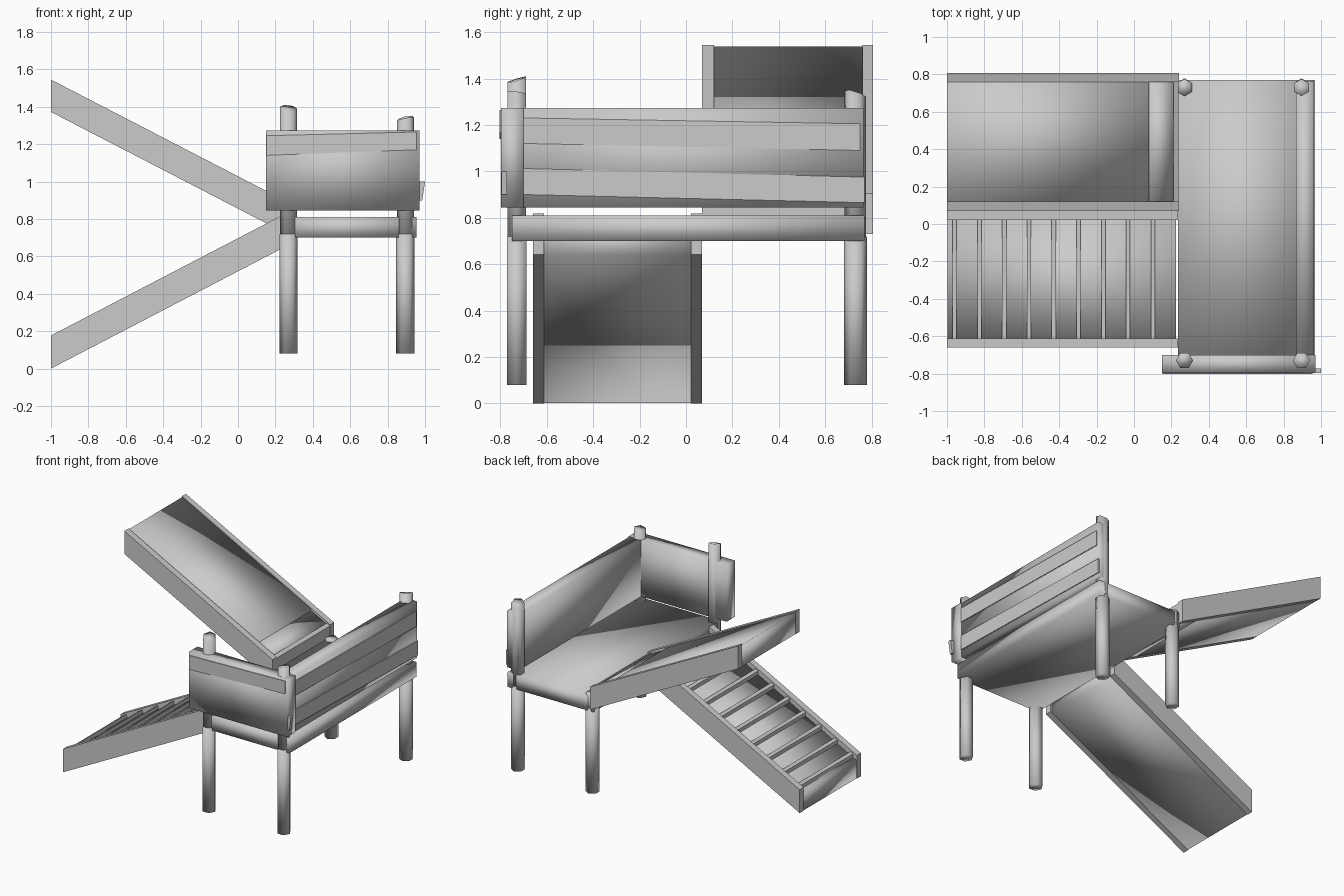
import bpy, bmesh, math
from mathutils import Vector

cube = bpy.data.objects.get("Cube")
if cube:
    bpy.data.objects.remove(cube)

grey = bpy.data.materials.new("plain_grey")
grey.use_nodes = True
grey.diffuse_color = (0.6, 0.6, 0.6, 1)
grey.node_tree.nodes["Principled BSDF"].inputs["Base Color"].default_value = (0.6, 0.6, 0.6, 1)


def finish(name, bm, smooth):
    bmesh.ops.recalc_face_normals(bm, faces=bm.faces)
    mesh = bpy.data.meshes.new(name)
    for face in bm.faces:
        face.smooth = smooth
    bm.to_mesh(mesh)
    bm.free()
    mesh.materials.append(grey)
    obj = bpy.data.objects.new(name, mesh)
    bpy.context.collection.objects.link(obj)
    return obj


def prism(name, profile, axis, lo, hi, smooth=False):
    """Extrude a profile along x or y; profile points hold the other two axes."""
    bm = bmesh.new()
    place = (lambda a, b: (lo, a, b)) if axis == "x" else (lambda a, b: (a, lo, b))
    face = bm.faces.new([bm.verts.new(place(a, b)) for a, b in profile])
    new = bmesh.ops.extrude_face_region(bm, geom=[face])["geom"]
    move = Vector((hi - lo, 0, 0)) if axis == "x" else Vector((0, hi - lo, 0))
    bmesh.ops.translate(bm, vec=move, verts=[v for v in new if isinstance(v, bmesh.types.BMVert)])
    return finish(name, bm, smooth)


def box(name, x, y, z, smooth=True):
    return prism(name, [(x[0], z[0]), (x[1], z[0]), (x[1], z[1]), (x[0], z[1])],
                 "y", y[0], y[1], smooth)


def post(name, x, y, radius, bottom, top, turn=0, slant=(0, 0)):
    """Six-sided post whose top is cut at a slant."""
    bm = bmesh.new()
    bmesh.ops.create_cone(bm, cap_ends=True, segments=6, radius1=radius, radius2=radius, depth=1)
    for v in bm.verts:
        a = v.co.copy()
        c, s = math.cos(turn), math.sin(turn)
        px, py = a.x * c - a.y * s, a.x * s + a.y * c
        z = bottom if a.z < 0 else top + px * slant[0] + py * slant[1]
        v.co = (x + px, y + py, z)
    finish(name, bm, True)


def sloped(name, line, drop_top, drop_bottom, x, y, smooth):
    """Slab following a sloped line, between two depths below it."""
    profile = [(x[0], line(x[0]) - drop_bottom), (x[1], line(x[1]) - drop_bottom),
               (x[1], line(x[1]) - drop_top), (x[0], line(x[0]) - drop_top)]
    return prism(name, profile, "y", y[0], y[1], smooth)


# Posts: legs below the deck, slimmer uprights above
quarter = math.pi / 2
corners = [("front_right", 0.27, -0.73, 1.395, quarter, (-0.1, 0.3)),
           ("front_left", 0.895, -0.73, 1.335, quarter, (0.2, -0.1)),
           ("back_left", 0.895, 0.73, 1.335, 0, (0.2, -0.3)),
           ("back_right", 0.27, 0.73, 0.825, 0, (0, 0))]
for name, x, y, top, turn, slant in corners:
    post(name + "_leg", x, y, 0.049, 0.08, 0.72, turn)
    post(name + "_upright", x, y, 0.046, 0.7, top, turn, slant)

# Deck
box("deck", (0.235, 0.955), (-0.75, 0.77), (0.7, 0.81))

# Railing panels with slightly tilted planks
box("front_panel", (0.15, 0.97), (-0.797, -0.7), (0.845, 1.272))
box("side_panel", (0.865, 0.962), (-0.7, 0.765), (0.845, 1.272))
prism("front_plank", [(0.152, 1.14), (0.955, 1.17), (0.955, 1.265), (0.152, 1.245)],
      "y", -0.803, -0.79)
prism("side_plank_upper", [(-0.7, 1.12), (0.75, 1.09), (0.75, 1.205), (-0.7, 1.23)],
      "x", 0.955, 0.968)
prism("side_plank_lower", [(-0.7, 0.9), (0.77, 0.865), (0.77, 0.975), (-0.7, 1.012)],
      "x", 0.955, 0.968)
prism("front_plank_end", [(0.74, 0.89), (0.985, 0.9), (1.0, 1.0), (0.74, 0.99)],
      "y", -0.796, -0.772)


# Ladder, going down from the deck
def ladder_line(x):
    return 0.177 + 0.52 * (x + 1)


LADDER_END = 0.235
for name, y in (("front", (-0.66, -0.612)), ("back", (0.022, 0.07))):
    sloped("ladder_rail_" + name, ladder_line, 0, 0.177, (-1, LADDER_END), y, False)
sloped("ladder_floor", ladder_line, 0.04, 0.176, (-0.998, 0.225), (-0.62, 0.03), True)
for i in range(9):
    x = -0.97 + 0.1325 * i
    sloped("ladder_rung_%d" % (i + 1), ladder_line, 0.012, 0.06,
           (x, x + 0.022), (-0.615, 0.025), False)


# Slide, rising from the deck
def slide_line(x):
    return 1.545 - 0.517 * (x + 1)


for name, y in (("front", (0.07, 0.12)), ("back", (0.76, 0.806))):
    sloped("slide_rail_" + name, slide_line, 0, 0.173, (-1, 0.24), y, False)
sloped("slide_bed", slide_line, 0.008, 0.172, (-1, 0.08), (0.115, 0.765), True)
sloped("slide_lower_step", slide_line, 0.02, 0.172, (0.08, 0.21), (0.115, 0.765), True)
sloped("slide_end_board", slide_line, 0.01, 0.172, (0.21, 0.238), (0.115, 0.765), False)
